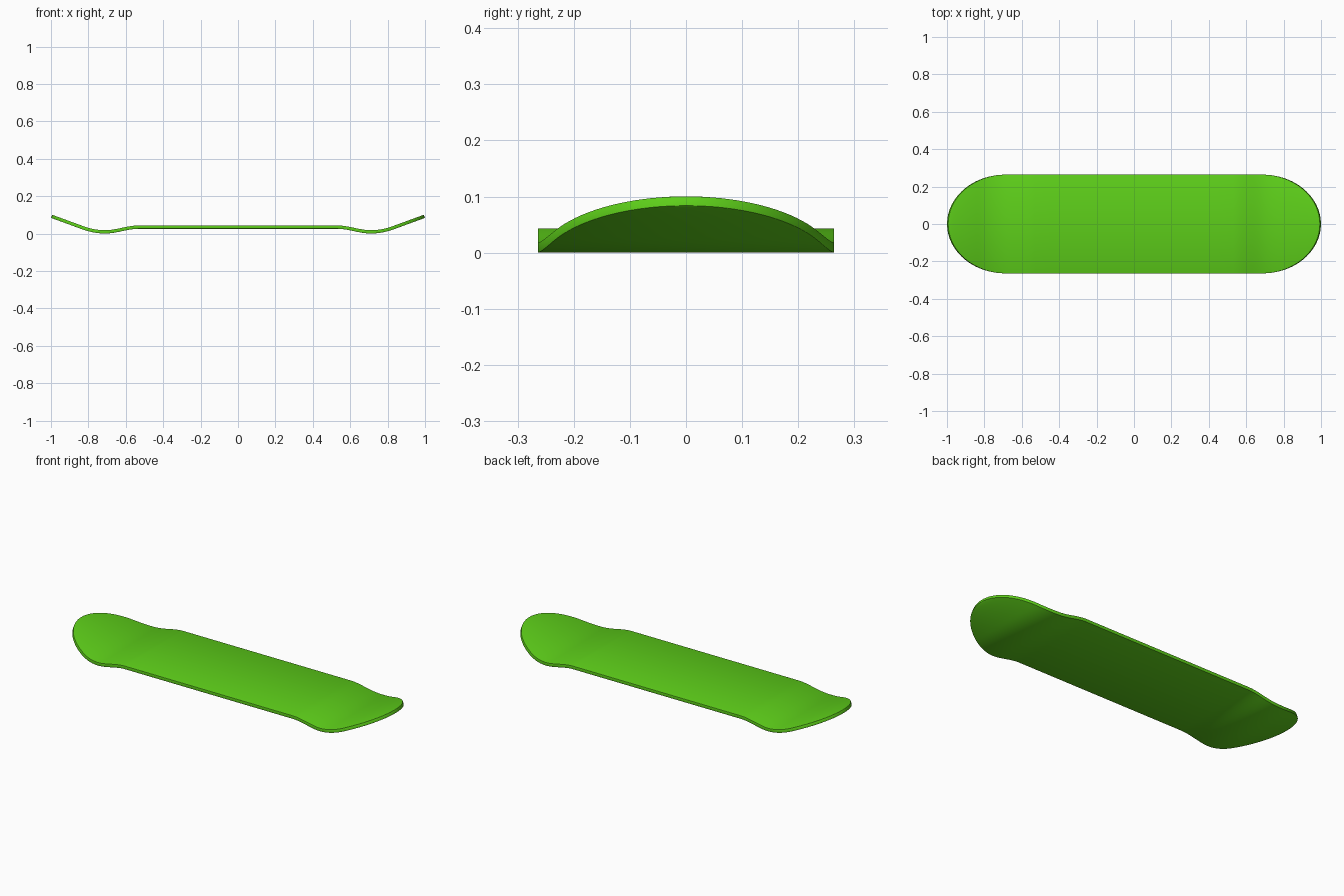
import bpy, bmesh, math

if "Cube" in bpy.data.objects:
    bpy.data.objects.remove(bpy.data.objects["Cube"])

HALF_W, TIP, NOSE, THICK = 0.264, 0.9965, 0.685, 0.0178
DIP, BLEND = 0.71, 0.83


def height(x):
    """Mid-surface height: flat middle, dip, then an upswept end."""
    a = abs(x)
    if a <= 0.53:
        return 0.0345
    if a <= DIP:
        t = (a - 0.53) / (DIP - 0.53)
        return 0.0345 + (0.009 - 0.0345) * t * t * (3 - 2 * t)
    slope = 0.083 / (TIP - (DIP + BLEND) / 2)
    if a <= BLEND:
        return 0.009 + slope * (a - DIP) ** 2 / (2 * (BLEND - DIP))
    return 0.009 + slope * (a - (DIP + BLEND) / 2)


def half_width(a):
    """Straight sides with elliptical ends."""
    t = max(0.0, (a - NOSE) / (TIP - NOSE))
    return HALF_W * math.sqrt(max(0.0, 1 - t * t))


# Stations along the board: straight run, dip, then evenly spaced round end
half = [0.0, 0.25, 0.45] + [0.53 + 0.0155 * i for i in range(10)]
half += [NOSE + (TIP - NOSE) * math.sin(math.pi / 2 * i / 26) for i in range(26)]
xs = [-x for x in reversed(half[1:])] + half

# Deck mid-surface
bm = bmesh.new()
rows = [[bm.verts.new((x, s * half_width(abs(x)), height(x))) for s in (-1, 1)] for x in xs]
for (a, b), (c, d) in zip(rows, rows[1:]):
    bm.faces.new((a, c, d, b))
for sign, (a, b) in ((-1, rows[0]), (1, rows[-1])):
    tip = bm.verts.new((sign * TIP, 0, height(TIP)))
    bm.faces.new((a, tip, b) if sign > 0 else (a, b, tip))
bmesh.ops.recalc_face_normals(bm, faces=bm.faces)
mesh = bpy.data.meshes.new("deck")
bm.to_mesh(mesh)
bm.free()
deck = bpy.data.objects.new("deck", mesh)
bpy.context.collection.objects.link(deck)

# Board thickness and softened rim
solid = deck.modifiers.new("thickness", 'SOLIDIFY')
solid.thickness, solid.offset, solid.use_even_offset = THICK, 0, True
bevel = deck.modifiers.new("rim", 'BEVEL')
bevel.width, bevel.segments = 0.003, 2
bevel.limit_method, bevel.angle_limit = 'ANGLE', math.radians(50)

# Green material
mat = bpy.data.materials.new("green")
mat.diffuse_color = (0.11, 0.62, 0.01, 1)
mat.use_nodes = True
mat.node_tree.nodes["Principled BSDF"].inputs["Base Color"].default_value = mat.diffuse_color
mesh.materials.append(mat)

bpy.context.view_layer.objects.active = deck
deck.select_set(True)
bpy.ops.object.shade_smooth_by_angle(angle=math.radians(50))
